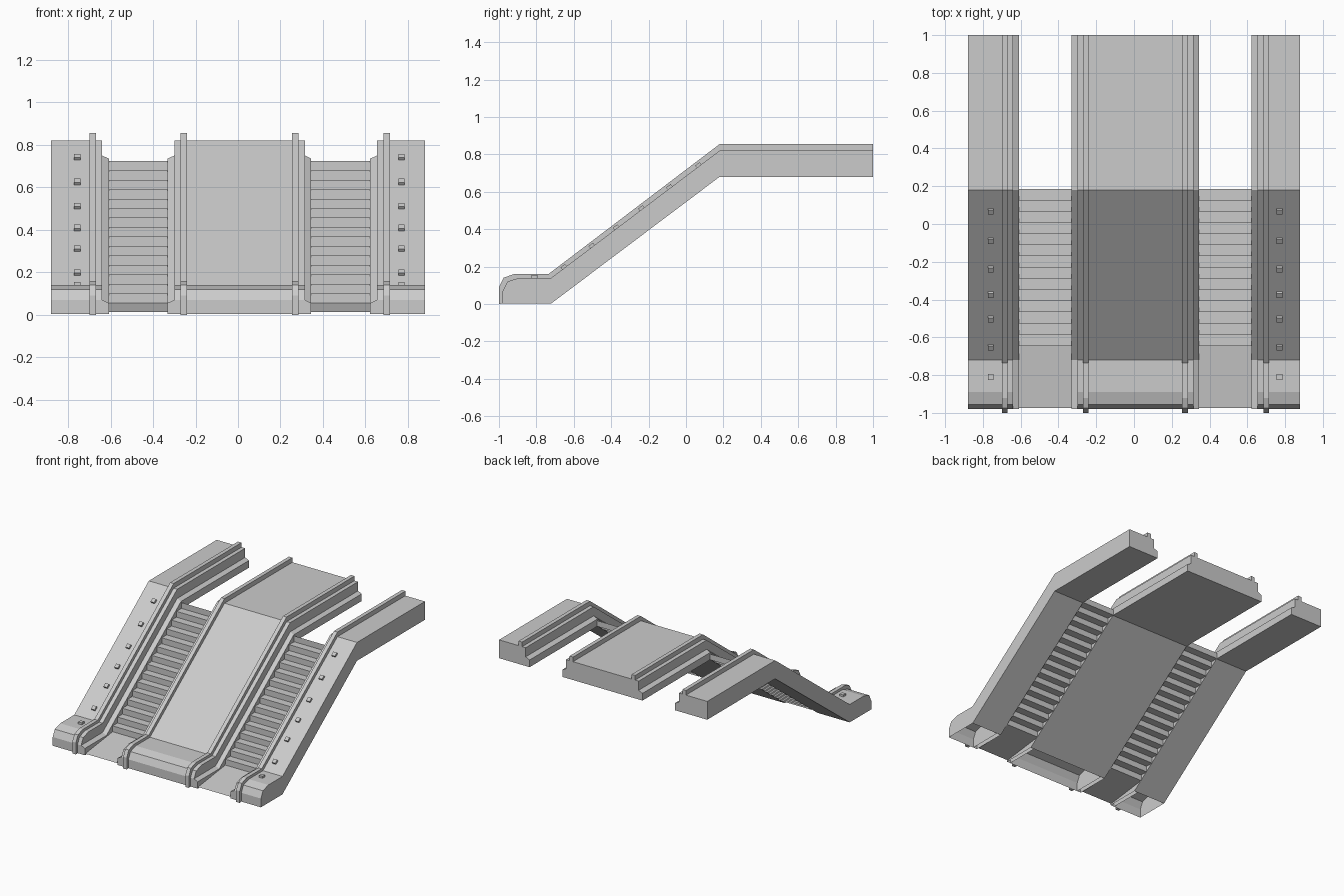
import bpy, bmesh, math
from mathutils import Matrix

if "Cube" in bpy.data.objects:
    bpy.data.objects.remove(bpy.data.objects["Cube"])

BASE = 0.003
# Side profiles as (y, z), from the front foot over the top to the back end
TOP = [(-0.98, BASE), (-0.98, 0.07), (-0.955, 0.12), (-0.89, 0.14),
       (-0.72, 0.14), (0.18, 0.82), (1, 0.82)]
RAIL = [(-1, 0), (-1, 0.09), (-0.975, 0.14), (-0.92, 0.16),
        (-0.735, 0.16), (0.18, 0.855), (1, 0.855)]
UNDER = [(1, 0.68), (0.18, 0.68), (-0.72, BASE)]


def finish(name, bm, recalc=True):
    if recalc:
        bmesh.ops.recalc_face_normals(bm, faces=bm.faces)
    me = bpy.data.meshes.new(name)
    bm.to_mesh(me)
    bm.free()
    ob = bpy.data.objects.new(name, me)
    bpy.context.collection.objects.link(ob)
    return ob


def prism(name, x0, x1, prof0, prof1=None, open_base=False):
    """Bridge a side profile at x0 to one at x1; optionally leave the foot open."""
    prof1 = prof1 or prof0
    bm = bmesh.new()
    a = [bm.verts.new((x0, y, z)) for y, z in prof0]
    b = [bm.verts.new((x1, y, z)) for y, z in prof1]
    n = len(a)
    for i in range(n - 1 if open_base else n):
        j = (i + 1) % n
        bm.faces.new((a[i], a[j], b[j], b[i]))
    bm.faces.new(a)
    bm.faces.new(b[::-1])
    return finish(name, bm)


def skirt_profile(drop):
    # Low ledge beside the steps, following the ramp
    return [(-0.98, BASE), (-0.98, 0.14 - drop), (-0.72, 0.14 - drop),
            (0.18, 0.82 - drop), (1, 0.82 - drop)] + UNDER


# Solid ramps: two outer flanks and the centre divider
for name, x0, x1 in (("left_ramp", -0.88, -0.64), ("centre_ramp", -0.30, 0.315),
                     ("right_ramp", 0.655, 0.88)):
    prism(name, x0, x1, TOP + UNDER, open_base=True)

# Skirts: (wall side, step side)
for i, (xw, xs) in enumerate(((-0.64, -0.608), (-0.30, -0.332),
                              (0.315, 0.345), (0.655, 0.622))):
    prism(f"skirt_{i}", xw, xs, skirt_profile(0.07), skirt_profile(0.085), open_base=True)

# Handrails
for i, x in enumerate((-0.685, -0.255, 0.27, 0.70)):
    prism(f"handrail_{i}", x - 0.015, x + 0.015, RAIL + TOP[::-1])

# Moving steps: landing plate and zigzag sheet
N, RUN, RISE = 15, 0.83 / 14, 0.67 / 15
path = [(-0.975, 0.013)]
for k in range(N):
    y = -0.645 + k * RUN
    path += [(y, 0.055 + k * RISE), (y, 0.055 + (k + 1) * RISE)]
for name, x0, x1 in (("left_steps", -0.608, -0.332), ("right_steps", 0.345, 0.622)):
    bm = bmesh.new()
    rows = [(bm.verts.new((x0, y, z)), bm.verts.new((x1, y, z))) for y, z in path]
    for (a, b), (c, d) in zip(rows, rows[1:]):
        bm.faces.new((a, b, d, c))
    finish(name, bm, recalc=False)

# Small studs along the outer flanks
slope = math.atan2(0.68, 0.90)
for name, x in (("left_studs", -0.758), ("right_studs", 0.77)):
    bm = bmesh.new()
    for y in (-0.81, -0.65, -0.50, -0.37, -0.235, -0.085, 0.07):
        flat = y < -0.72
        z = 0.14 if flat else 0.14 + (y + 0.72) * 0.68 / 0.90
        m = (Matrix.Translation((x, y, z)) @ Matrix.Rotation(0 if flat else slope, 4, 'X')
             @ Matrix.Diagonal((0.03, 0.03, 0.03, 1)))
        bmesh.ops.create_cube(bm, size=1, matrix=m)
    finish(name, bm)
